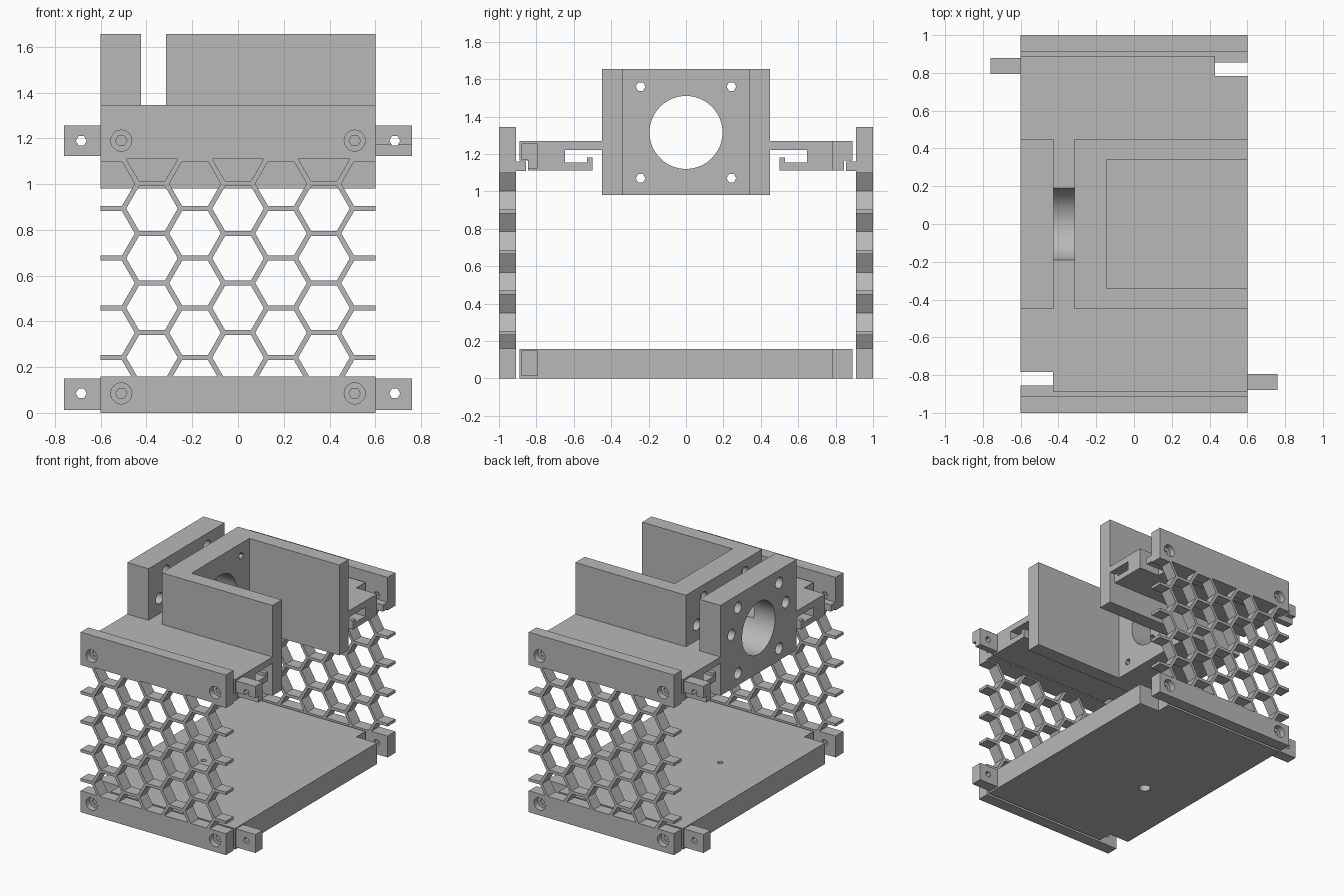
import bpy, bmesh, math
from mathutils import Vector

cube = bpy.data.objects.get("Cube")
if cube:
    bpy.data.objects.remove(cube, do_unlink=True)

grey = bpy.data.materials.new("light grey plastic")
grey.use_nodes = True
colour = (0.48, 0.48, 0.48, 1)
grey.diffuse_color = colour
grey.node_tree.nodes["Principled BSDF"].inputs["Base Color"].default_value = colour

HALF = 0.6                      # half width of the frame
PLACE = {"x": lambda a, b, t: (t, a, b),
         "y": lambda a, b, t: (a, t, b),
         "z": lambda a, b, t: (a, b, t)}


def prism(name, outlines, axis, lo, hi, turn=1):
    """Extrude outlines along an axis; turn=-1 spins the part half a turn about z."""
    bm = bmesh.new()
    for pts in outlines:
        ends = []
        for t in (lo, hi):
            ring = [Vector(PLACE[axis](a, b, t)) for a, b in pts]
            ends.append([bm.verts.new((v.x * turn, v.y * turn, v.z)) for v in ring])
        bm.faces.new(ends[0])
        bm.faces.new(ends[1][::-1])
        for i in range(len(pts)):
            j = (i + 1) % len(pts)
            bm.faces.new((ends[0][i], ends[1][i], ends[1][j], ends[0][j]))
    bmesh.ops.recalc_face_normals(bm, faces=bm.faces)
    mesh = bpy.data.meshes.new(name)
    bm.to_mesh(mesh)
    bm.free()
    mesh.materials.append(grey)
    obj = bpy.data.objects.new(name, mesh)
    bpy.context.collection.objects.link(obj)
    return obj


def rect(a0, a1, b0, b1):
    return [(a0, b0), (a1, b0), (a1, b1), (a0, b1)]


def ring(a, b, r, n):
    return [(a + r * math.cos(k * math.tau / n), b + r * math.sin(k * math.tau / n))
            for k in range(n)]


def cut(obj, cutter):
    """Subtract a cutter from a part and discard the cutter."""
    mod = obj.modifiers.new("cut", "BOOLEAN")
    mod.operation = "DIFFERENCE"
    mod.solver = "EXACT"
    mod.object = cutter
    cutter.hide_render = True
    bpy.context.view_layer.objects.active = obj
    bpy.ops.object.modifier_apply(modifier=mod.name)
    bpy.data.objects.remove(cutter, do_unlink=True)


parts = []
LOW_Z, HIGH_Z = 0.085, 1.19     # screw heights
SCREWS = (-0.51, 0.51)

# Honeycomb cells, flat side up
PITCH = 0.217
STEP = PITCH * math.sqrt(3) / 2
CELL = (PITCH - 0.022) / math.sqrt(3)
cells = []
for col in range(-3, 4):
    for row in range(-1, 5):
        z = 0.242 + row * PITCH + (PITCH / 2 if col % 2 else 0)
        if z < 1.2:
            cells.append(ring(col * STEP, z, CELL, 6))

# Side panels: lower bar, honeycomb grille, upper bar with supporting lip
UPPER_BAR = [(0.91, 1.345), (1, 1.345), (1, 1.11), (0.855, 1.11), (0.855, 1.16), (0.91, 1.16)]
for turn, side in ((-1, "front"), (1, "back")):
    grille = prism(side + "_honeycomb_grille", [rect(-HALF, HALF, 0.16, 1.11)], "y", 0.91, 1, turn)
    cut(grille, prism("cutter", cells, "y", 0.85, 1.05, turn))
    low = prism(side + "_lower_bar", [rect(0.91, 1, 0, 0.16)], "x", -HALF, HALF, turn)
    high = prism(side + "_upper_bar", [UPPER_BAR], "x", -HALF, HALF, turn)
    for bar, z in ((low, LOW_Z), (high, HIGH_Z)):
        cut(bar, prism("cutter", [ring(x, z, 0.025, 6) for x in SCREWS], "y", 0.88, 1.1, turn))
        cut(bar, prism("cutter", [ring(x, z, 0.046, 24) for x in SCREWS], "y", 0.955, 1.1, turn))
    parts += [grille, low, high]

# Base plate with corner notches and a countersunk drain hole
base = prism("base_plate", [rect(-0.89, 0.89, 0, 0.157)], "x", -HALF, HALF)
for turn in (1, -1):
    cut(base, prism("cutter", [rect(0.43, 0.7, 0.783, 0.95)], "z", -0.1, 0.3, turn))
cut(base, prism("cutter", [ring(-0.2, -0.12, 0.02, 12)], "z", -0.1, 0.3))
cut(base, prism("cutter", [ring(-0.2, -0.12, 0.04, 24)], "z", -0.1, 0.06))
parts.append(base)

# Top shelves with a hooked cable slot underneath
SHELF = [(0.45, 1.27), (0.89, 1.27), (0.89, 1.165), (0.845, 1.165), (0.845, 1.112),
         (0.5, 1.112), (0.5, 1.18), (0.53, 1.18), (0.53, 1.155), (0.648, 1.155),
         (0.648, 1.222), (0.45, 1.222)]
for turn, side in ((-1, "front"), (1, "back")):
    shelf = prism(side + "_shelf", [SHELF], "x", -HALF, HALF, turn)
    cut(shelf, prism("cutter", [rect(0.43, 0.7, 0.783, 0.95)], "z", 1, 1.4, turn))
    parts.append(shelf)

# Joining tabs on opposite corners
LOW_TAB = rect(0.795, 0.88, 0.013, 0.15)
HIGH_TAB = [(0.795, 1.123), (0.845, 1.123), (0.845, 1.17), (0.88, 1.17), (0.88, 1.257), (0.795, 1.257)]
for turn, side in ((-1, "front"), (1, "back")):
    for level, outline, z in (("lower", LOW_TAB, LOW_Z), ("upper", HIGH_TAB, HIGH_Z)):
        tab = prism(f"{side}_{level}_tab", [outline], "x", -0.76, -HALF, turn)
        cut(tab, prism("cutter", [ring(-0.685, z, 0.024, 6)], "y", 0.7, 1, turn))
        parts.append(tab)

# Motor mount: two upright blocks joined below a gap, with a large bore
FLOOR, TOP, AXLE = 0.98, 1.655, 1.315
MOUNT = [(-HALF, FLOOR), (-0.145, FLOOR), (-0.145, TOP), (-0.315, TOP),
         (-0.315, 1.27), (-0.425, 1.27), (-0.425, TOP), (-HALF, TOP)]
mount = prism("motor_mount", [MOUNT], "y", -0.45, 0.45)
cut(mount, prism("cutter", [ring(0, AXLE, 0.195, 64)], "x", -0.7, 0))
corners = [(y, AXLE + dz) for y in (-0.243, 0.243) for dz in (-0.245, 0.245)]
cut(mount, prism("cutter", [ring(y, z, 0.026, 6) for y, z in corners], "x", -0.7, 0))
cut(mount, prism("cutter", [ring(y, z, 0.042, 20) for y, z in corners], "x", -0.7, -0.27))
cut(mount, prism("cutter", [ring(y, 1.385, 0.042, 20) for y in (-0.32, 0.32)], "x", -0.7, -0.22))
parts.append(mount)

# Side walls of the motor channel
for turn, side in ((-1, "front"), (1, "back")):
    lo, hi = sorted((-0.145 * turn, HALF * turn))
    parts.append(prism(side + "_channel_wall", [rect(0.34, 0.45, FLOOR, TOP)], "x", lo, hi, turn))

# Round bores shade smooth, edges stay sharp
bpy.ops.object.select_all(action="DESELECT")
for part in parts:
    part.select_set(True)
bpy.context.view_layer.objects.active = mount
bpy.ops.object.shade_smooth_by_angle(angle=math.radians(25))
